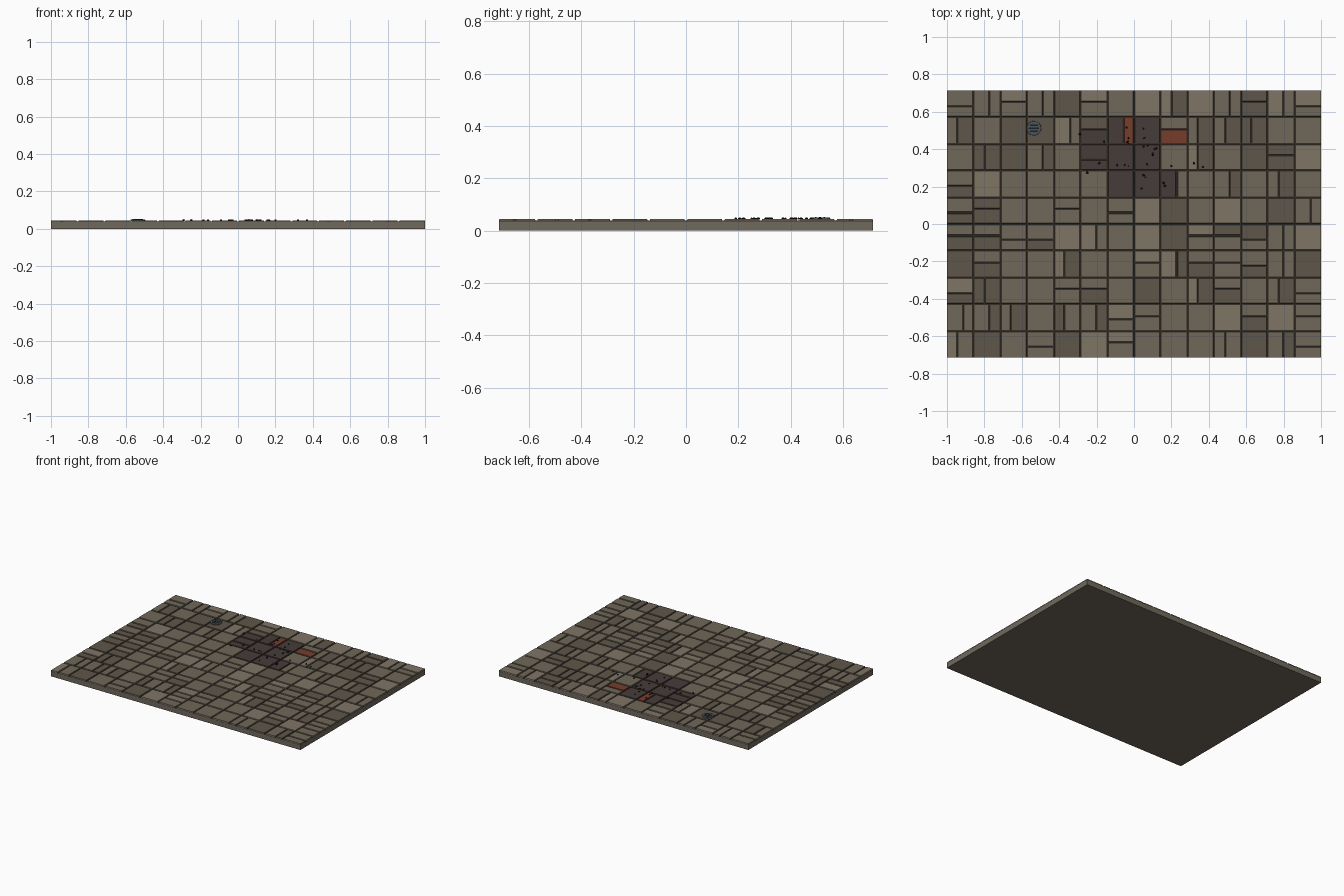
import bpy, bmesh, math, random
from mathutils import Matrix

if "Cube" in bpy.data.objects:
    bpy.data.objects.remove(bpy.data.objects["Cube"])

random.seed(7)
C = 1 / 7            # grid cell
HX, HY = 1.0, 5 / 7  # half sizes
Z0, Z1 = 0.038, 0.045


def mat(name, hexcode):
    rgb = [int(hexcode[i:i + 2], 16) / 255 for i in (0, 2, 4)]
    m = bpy.data.materials.new(name)
    m.diffuse_color = [c ** 2.2 for c in rgb] + [1]
    m.use_nodes = True
    m.node_tree.nodes["Principled BSDF"].inputs["Base Color"].default_value = m.diffuse_color
    return m


def finish(bm, name, m):
    bmesh.ops.recalc_face_normals(bm, faces=bm.faces)
    me = bpy.data.meshes.new(name)
    bm.to_mesh(me)
    bm.free()
    me.materials.append(m)
    ob = bpy.data.objects.new(name, me)
    bpy.context.collection.objects.link(ob)
    return ob


def block(bm, x0, x1, y0, y1, z0, z1, i=0.0):
    """Box whose top may be slightly inset by i."""
    lo = [bm.verts.new((x, y, z0)) for x, y in ((x0, y0), (x1, y0), (x1, y1), (x0, y1))]
    hi = [bm.verts.new((x, y, z1)) for x, y in
          ((x0 + i, y0 + i), (x1 - i, y0 + i), (x1 - i, y1 - i), (x0 + i, y1 - i))]
    bm.faces.new(lo[::-1])
    bm.faces.new(hi)
    for k in range(4):
        n = (k + 1) % 4
        bm.faces.new((lo[k], lo[n], hi[n], hi[k]))


# Slab and dark grout layer
bm = bmesh.new()
block(bm, -HX, HX, -HY, HY, 0, 0.035)
finish(bm, "stone_slab", mat("slab_stone", "6f695e"))
bm = bmesh.new()
block(bm, -HX, HX, -HY, HY, 0.035, Z0)
finish(bm, "grout_bed", mat("grout", "38322b"))

# How each paving cell is split, back row first: upright or level joint, or whole
ROWS = ["HVhV.h..v.VhVH", "v...VhV.hvvv..", ".v.V.H...v..h.", "H.......V.V.v.",
        "Hh..h.H......V", "hhHH.V...hhHV.", ".h..v..hVhhHV.", "Hv..hh...vh.vH",
        "VVv.vVHh...h.h", "v..H..h...v.VH"]
SPLIT = {"v": 0.4, "V": 0.6, "h": 0.44, "H": 0.58}
SCORCHED = {(1, 7), (2, 5), (2, 6), (2, 7), (3, 6), (3, 7)}
# Cells whose two halves have their own tone
SPECIAL = {(1, 5): "ds", (1, 6): "sr", (1, 8): "mr", (3, 8): "sm"}
TONES = {"l": ("light", "7e7465"), "m": ("mid", "6f6759"), "d": ("dark", "5f574b"),
         "s": ("scorched", "483f3c"), "r": ("red", "75402f")}
meshes = {k: bmesh.new() for k in TONES}
G = 0.004  # half joint


def tile(tone, x0, x1, y0, y1):
    # outer edges run flush with the slab border
    a = x0 if x0 < -HX + 1e-4 else x0 + G
    b = x1 if x1 > HX - 1e-4 else x1 - G
    c = y0 if y0 < -HY + 1e-4 else y0 + G
    d = y1 if y1 > HY - 1e-4 else y1 - G
    block(meshes[tone], a, b, c, d, Z0, Z1, 0.0015)


for r, row in enumerate(ROWS):
    for c, kind in enumerate(row):
        x, y = -HX + c * C, HY - r * C
        tones = [random.choice("lmmmd"), random.choice("mmdd")]
        if (r, c) in SCORCHED:
            tones = "ss"
        tones = SPECIAL.get((r, c), tones)
        cut = C * SPLIT.get(kind, 0)
        if kind in "vV":
            tile(tones[0], x, x + cut, y - C, y)
            tile(tones[1], x + cut, x + C, y - C, y)
        elif kind in "hH":
            tile(tones[0], x, x + C, y - cut, y)
            tile(tones[1], x, x + C, y - C, y - cut)
        else:
            tile(tones[0], x, x + C, y - C, y)
for k, (name, col) in TONES.items():
    finish(meshes[k], name + "_paving", mat(name + "_stone", col))

# Round drain with dark slots
DX, DY = -0.535, 0.512
bm = bmesh.new()
bmesh.ops.create_cone(bm, cap_ends=True, segments=16, radius1=0.04, radius2=0.038, depth=0.008,
                      matrix=Matrix.Translation((DX, DY, 0.046)))
finish(bm, "drain_cover", mat("drain_metal", "4c545b"))
bm = bmesh.new()
for i, w in enumerate((0.022, 0.028, 0.022)):
    y = DY + (i - 1) * 0.016
    block(bm, DX - w, DX + w, y - 0.003, y + 0.003, 0.048, 0.0515)
finish(bm, "drain_slots", mat("slot_black", "22252a"))

# Charred chips and embers around the scorch mark
CHIPS = [(-.29, .48), (-.16, .44), (-.185, .325), (-.25, .275), (-.09, .315), (-.05, .315),
         (-.03, .46), (-.035, .44), (-.04, .515), (.05, .51), (.05, .415), (.055, .46),
         (.075, .42), (.11, .4), (.12, .405), (.1, .37), (.07, .32), (.2, .31), (.32, .325),
         (.37, .305), (.16, .22), (.165, .205), (.04, .19), (.05, .26)]
EMBERS = [(-.03, .43), (.1, .38), (-.03, .31), (.06, .25)]
for name, pts, col, size in (("charred_chips", CHIPS, "1d1817", 0.008),
                             ("embers", EMBERS, "7a2f20", 0.005)):
    bm = bmesh.new()
    for x, y in pts:
        s = size * random.uniform(0.7, 1.2)
        m = (Matrix.Translation((x, y, 0.046)) @ Matrix.Rotation(random.uniform(0, math.pi), 4, "Z")
             @ Matrix.Diagonal((s, s * 0.8, 0.005, 1)))
        bmesh.ops.create_icosphere(bm, subdivisions=1, radius=1, matrix=m)
    finish(bm, name, mat(name + "_tone", col))
